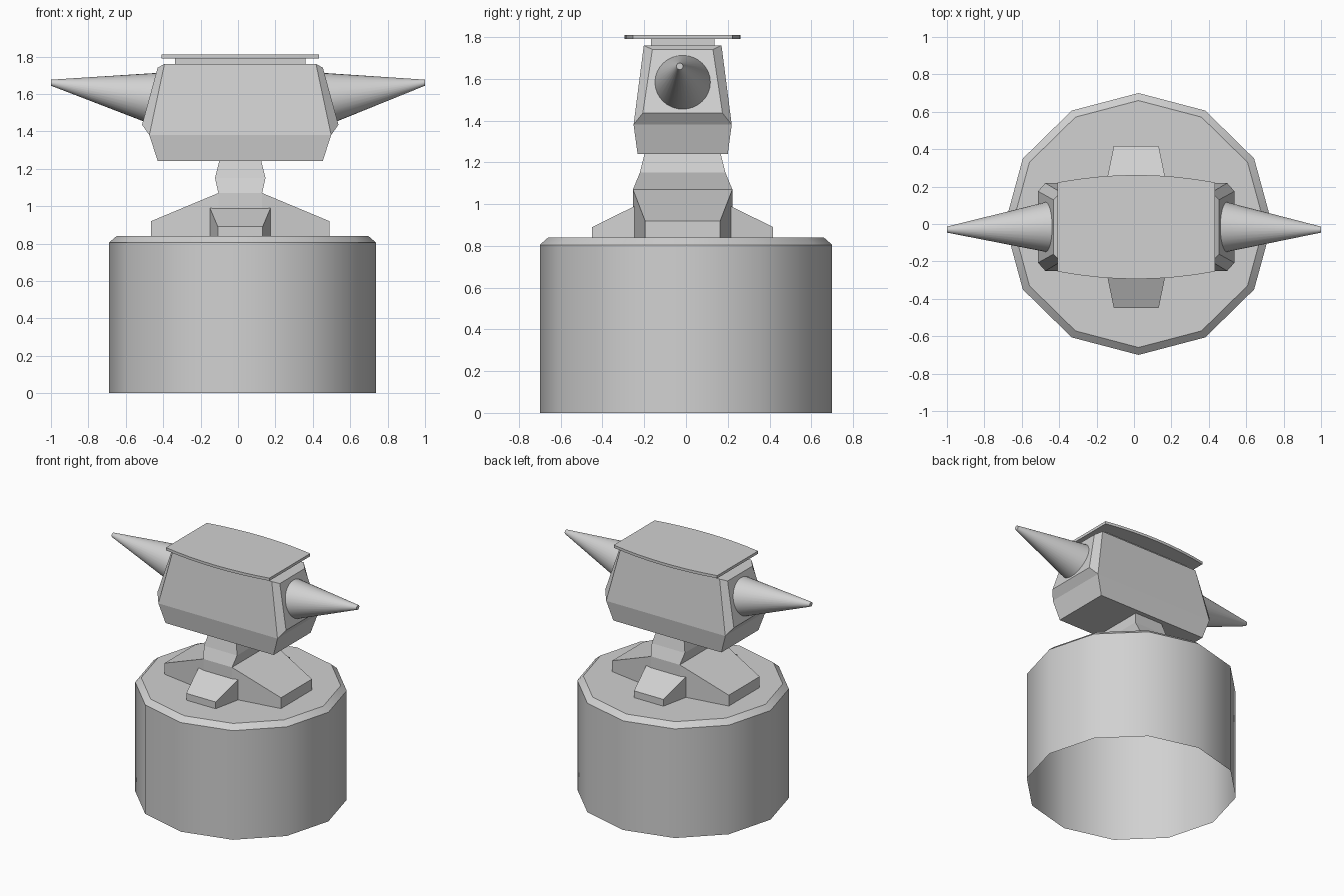
import bpy, bmesh, math

if "Cube" in bpy.data.objects:
    bpy.data.objects.remove(bpy.data.objects["Cube"])

GREY = (0.64, 0.64, 0.64, 1)
mat = bpy.data.materials.new("plain_grey")
mat.use_nodes = True
mat.diffuse_color = GREY
mat.node_tree.nodes["Principled BSDF"].inputs["Base Color"].default_value = GREY

CX, CY = 0.012, -0.016   # centre of the anvil on its block


def loft(name, rings, start=True, end=True, smooth=False):
    """Skin a list of equal-length point rings into one object."""
    bm = bmesh.new()
    loops = [[bm.verts.new(p) for p in ring] for ring in rings]
    n = len(loops[0])
    for a, b in zip(loops, loops[1:]):
        for i in range(n):
            j = (i + 1) % n
            bm.faces.new((a[i], a[j], b[j], b[i]))
    if start:
        bm.faces.new(loops[0][::-1])
    if end:
        bm.faces.new(loops[-1])
    bmesh.ops.recalc_face_normals(bm, faces=bm.faces)
    mesh = bpy.data.meshes.new(name)
    bm.to_mesh(mesh)
    bm.free()
    mesh.materials.append(mat)
    obj = bpy.data.objects.new(name, mesh)
    bpy.context.collection.objects.link(obj)
    if smooth:
        bpy.ops.object.select_all(action='DESELECT')
        obj.select_set(True)
        bpy.context.view_layer.objects.active = obj
        bpy.ops.object.shade_smooth_by_angle(angle=math.radians(35))
    return obj


def level(z, hx, hy):
    """Horizontal rectangle around the centre."""
    return [(CX + sx * hx, CY + sy * hy, z)
            for sx, sy in ((-1, -1), (1, -1), (1, 1), (-1, 1))]


def x_slice(s, lo, hi):
    """Quad on side s; lo and hi are (x, half depth, z)."""
    (xl, yl, zl), (xh, yh, zh) = lo, hi
    return [(CX + s * xl, CY - yl, zl), (CX + s * xl, CY + yl, zl),
            (CX + s * xh, CY + yh, zh), (CX + s * xh, CY - yh, zh)]


def y_slice(y, hx, z0, z1):
    return [(CX - hx, CY + y, z0), (CX + hx, CY + y, z0),
            (CX + hx, CY + y, z1), (CX - hx, CY + y, z1)]


# Twelve-sided block, open underneath, with a bevelled top rim
def block_ring(r, z):
    return [(0.024 + 1.02 * r * math.cos(math.tau * i / 12),
             r * math.sin(math.tau * i / 12), z) for i in range(12)]


loft("block", [block_ring(0.7, 0), block_ring(0.7, 0.805), block_ring(0.66, 0.84)],
     start=False, smooth=True)

# Stand: spreading side legs, short front and back feet, pinched waist
tip = ((0.476, 0.18, 0.84), (0.476, 0.18, 0.92))
root = ((0.117, 0.238, 0.84), (0.117, 0.238, 1.07))
loft("side_legs", [x_slice(-1, *tip), x_slice(-1, *root),
                   x_slice(1, *root), x_slice(1, *tip)])
for s, name in ((-1, "front_foot"), (1, "back_foot")):
    loft(name, [y_slice(s * 0.23, 0.162, 0.84, 0.99),
                y_slice(s * 0.433, 0.12, 0.84, 0.89)])
loft("waist", [level(1.07, 0.117, 0.238), level(1.15, 0.135, 0.205),
               level(1.25, 0.11, 0.18)], start=False)

# Body: tapered sides with chamfered end faces, and an undercut lower band
inner = ((0.525, 0.191, 1.435), (0.442, 0.145, 1.74))
outer = ((0.486, 0.235, 1.38), (0.405, 0.186, 1.76))
loft("body", [x_slice(-1, *inner), x_slice(-1, *outer),
              x_slice(1, *outer), x_slice(1, *inner)])
loft("body_underside", [level(1.24, 0.441, 0.216), level(1.38, 0.486, 0.235)],
     end=False)

# Top plate with bowed long edges, raised on a spacer
loft("plate_spacer", [level(1.755, 0.35, 0.152), level(1.795, 0.35, 0.152)])
STEPS = 8
bow = []
for s in (-1, 1):
    for i in range(STEPS + 1):
        t = 2 * i / STEPS - 1
        bow.append((CX - s * t * 0.422, CY + s * (0.278 - 0.04 * t * t)))
loft("top_plate", [[(x, y, z) for x, y in bow] for z in (1.79, 1.81)])


# Horns: cones seated on the sloping end faces
def horn(name, s, n=32):
    base, point = [], []
    for i in range(n):
        c, d = math.cos(math.tau * i / n), math.sin(math.tau * i / n)
        base.append((CX + s * (0.484 - 0.035 * c), CY + 0.133 * d, 1.583 + 0.129 * c))
        point.append((s, -0.03 + 0.016 * d, 1.66 + 0.016 * c))
    loft(name, [base, point], smooth=True)


horn("left_horn", 1)
horn("right_horn", -1)
